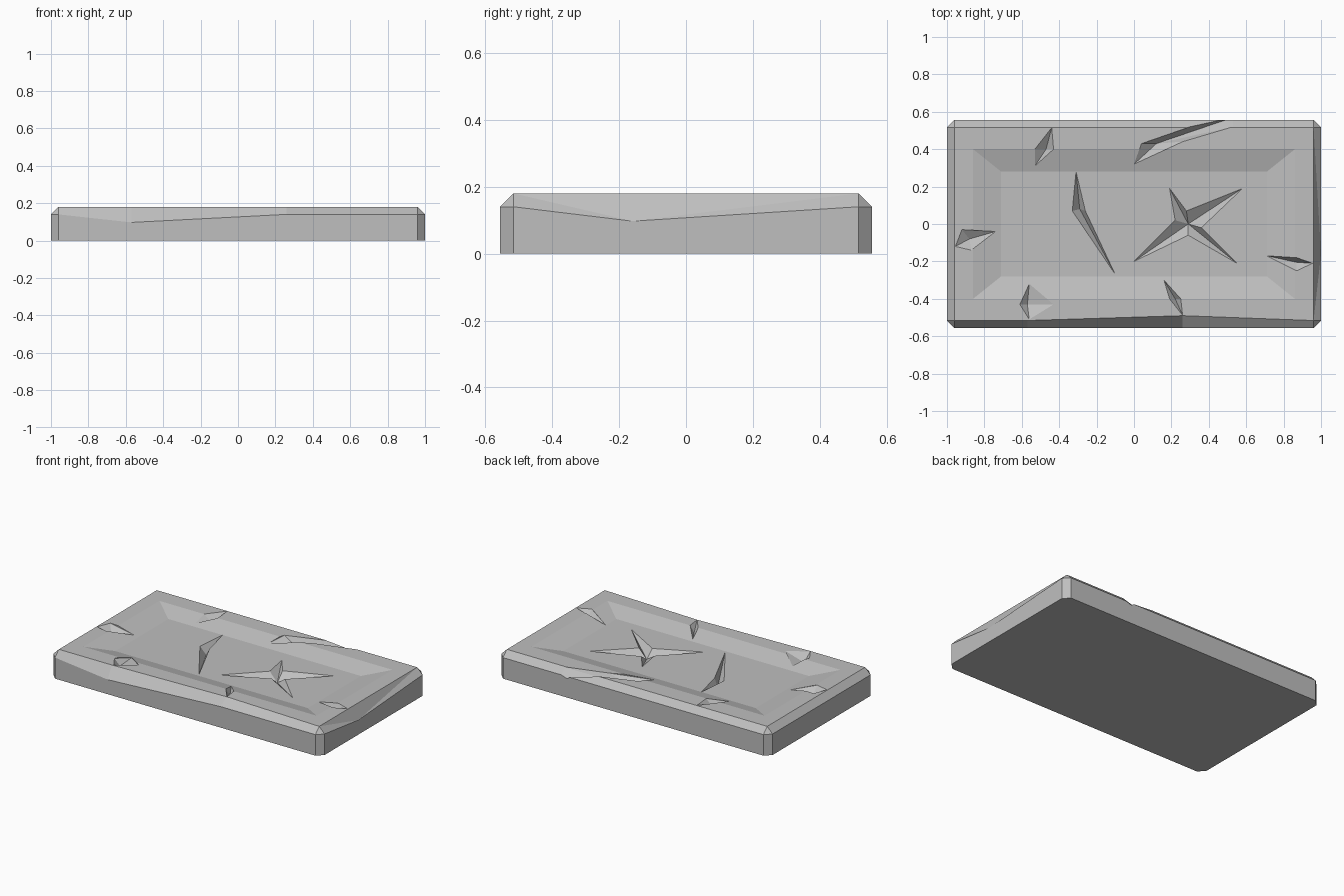
import bpy, bmesh

cube = bpy.data.objects.get("Cube")
if cube:
    bpy.data.objects.remove(cube, do_unlink=True)

W, D, H, C = 1.0, 0.556, 0.18, 0.04      # half width, half depth, height, chamfer
RIM, FLOOR = H, 0.145                    # top rim and sunken floor heights
SHOULDER = H - C

stone = bpy.data.materials.new("grey stone")
stone.use_nodes = True
grey = (0.52, 0.52, 0.52, 1)
stone.diffuse_color = grey
stone.node_tree.nodes["Principled BSDF"].inputs["Base Color"].default_value = grey


def make_object(name, bm):
    bmesh.ops.recalc_face_normals(bm, faces=bm.faces)
    mesh = bpy.data.meshes.new(name)
    bm.to_mesh(mesh)
    bm.free()
    mesh.materials.append(stone)
    obj = bpy.data.objects.new(name, mesh)
    bpy.context.collection.objects.link(obj)
    return obj


def clamp(v):
    return max(0.0, min(1.0, v))


def surface(x, y):
    """Height of the slab's top, before chipping."""
    t = clamp(max((abs(x) - 0.71) / 0.15, (abs(y) - 0.28) / 0.12))
    return FLOOR + (RIM - FLOOR) * t - max(0, abs(y) - (D - C))


# Slab body: corners are ordered counter-clockwise from front -x
bm = bmesh.new()
signs = [(-1, -1), (1, -1), (1, 1), (-1, 1)]


def rect(x, y, z):
    return [bm.verts.new((sx * x, sy * y, z)) for sx, sy in signs]


end_low, side_low = rect(W, D - C, 0), rect(W - C, D, 0)
end_mid, side_mid = rect(W, D - C, SHOULDER), rect(W - C, D, SHOULDER)
rim = rect(W - C, D - C, H)
ring, floor = rect(0.86, 0.40, RIM), rect(0.71, 0.28, FLOOR)

# Worn points on the front and +x edges
front_mid = [bm.verts.new(p) for p in ((-0.57, -D, 0.097), (0.26, -D, SHOULDER))]
front_rim = [bm.verts.new(p) for p in ((-0.57, 0.01 - D + C - 0.01, H), (0.26, -0.49, H))]
end_dip = bm.verts.new((W, -0.16, 0.097))

face = bm.faces.new
for i in range(4):
    j = (i + 1) % 4
    # Cut corner and its small top triangle
    face((end_low[i], side_low[i], side_mid[i], end_mid[i]))
    face((end_mid[i], side_mid[i], rim[i]))
    # Sunken border and flat rim
    face((ring[i], ring[j], floor[j], floor[i]))
    low, mid = (side_low, side_mid) if i % 2 == 0 else (end_low, end_mid)
    worn_mid = front_mid if i == 0 else [end_dip] if i == 1 else []
    worn_rim = front_rim if i == 0 else []
    face([rim[i]] + worn_rim + [rim[j], ring[j], ring[i]])
    face([low[i], low[j], mid[j]] + worn_mid[::-1] + [mid[i]])
    # Chamfer
    if i == 0:
        lower = [mid[i]] + worn_mid + [mid[j]]
        upper = [rim[i]] + worn_rim + [rim[j]]
        for k in range(3):
            face((lower[k], lower[k + 1], upper[k + 1], upper[k]))
    elif i == 1:
        face((mid[i], end_dip, rim[i]))
        face((end_dip, rim[j], rim[i]))
        face((end_dip, mid[j], rim[j]))
    else:
        face((mid[i], mid[j], rim[j], rim[i]))
face(floor)
face([v for i in range(4) for v in ((end_low[i], side_low[i]) if i % 2 == 0
                                    else (side_low[i], end_low[i]))])
slab = make_object("stone_slab", bm)

# Chips and cracks: deepest point, depth, then outline
chips = [
    ((-0.47, 0.40), 0.04, [(-0.44, 0.515), (-0.53, 0.40), (-0.53, 0.31), (-0.43, 0.40)]),
    ((-0.29, 0.08), 0.05, [(-0.31, 0.28), (-0.33, 0.07), (-0.10, -0.27), (-0.26, 0.07)]),
    ((-0.88, -0.08), 0.04, [(-0.955, -0.12), (-0.92, -0.03), (-0.74, -0.04), (-0.87, -0.14)]),
    ((-0.57, -0.43), 0.04, [(-0.56, -0.32), (-0.61, -0.43), (-0.56, -0.51), (-0.43, -0.43)]),
    ((0.22, -0.40), 0.04, [(0.16, -0.30), (0.19, -0.40), (0.26, -0.488), (0.25, -0.40)]),
    ((0.87, -0.205), 0.04, [(0.71, -0.17), (0.87, -0.18), (0.955, -0.21), (0.87, -0.25)]),
    ((0.12, 0.43), 0.05, [(0, 0.32), (0.04, 0.43), (0.30, 0.52), (0.53, 0.57),
                          (0.53, 0.52), (0.26, 0.44)]),
    ((0.29, 0), 0.05, [(0.19, 0.19), (0.28, 0.07), (0.58, 0.19), (0.36, -0.02),
                       (0.55, -0.21), (0.29, -0.06), (0, -0.20), (0.22, 0.02)]),
]
bm = bmesh.new()
for (x, y), depth, outline in chips:
    deep = bm.verts.new((x, y, surface(x, y) - depth))
    edge = [bm.verts.new((px, py, surface(px, py))) for px, py in outline]
    cap = [bm.verts.new((px, py, H + 0.1)) for px, py in outline]
    for k in range(len(edge)):
        n = (k + 1) % len(edge)
        bm.faces.new((edge[k], edge[n], deep))
        bm.faces.new((edge[k], cap[k], cap[n], edge[n]))
    bm.faces.new(cap)
cutter = make_object("crack_cutter", bm)
cutter.hide_render = True

# Carve the cracks and keep only the slab
cut = slab.modifiers.new("cracks", "BOOLEAN")
cut.operation = "DIFFERENCE"
cut.solver = "EXACT"
cut.object = cutter
bpy.context.view_layer.update()
carved = bpy.data.meshes.new_from_object(
    slab.evaluated_get(bpy.context.evaluated_depsgraph_get()))
slab.modifiers.clear()
slab.data = carved
bpy.data.objects.remove(cutter, do_unlink=True)
